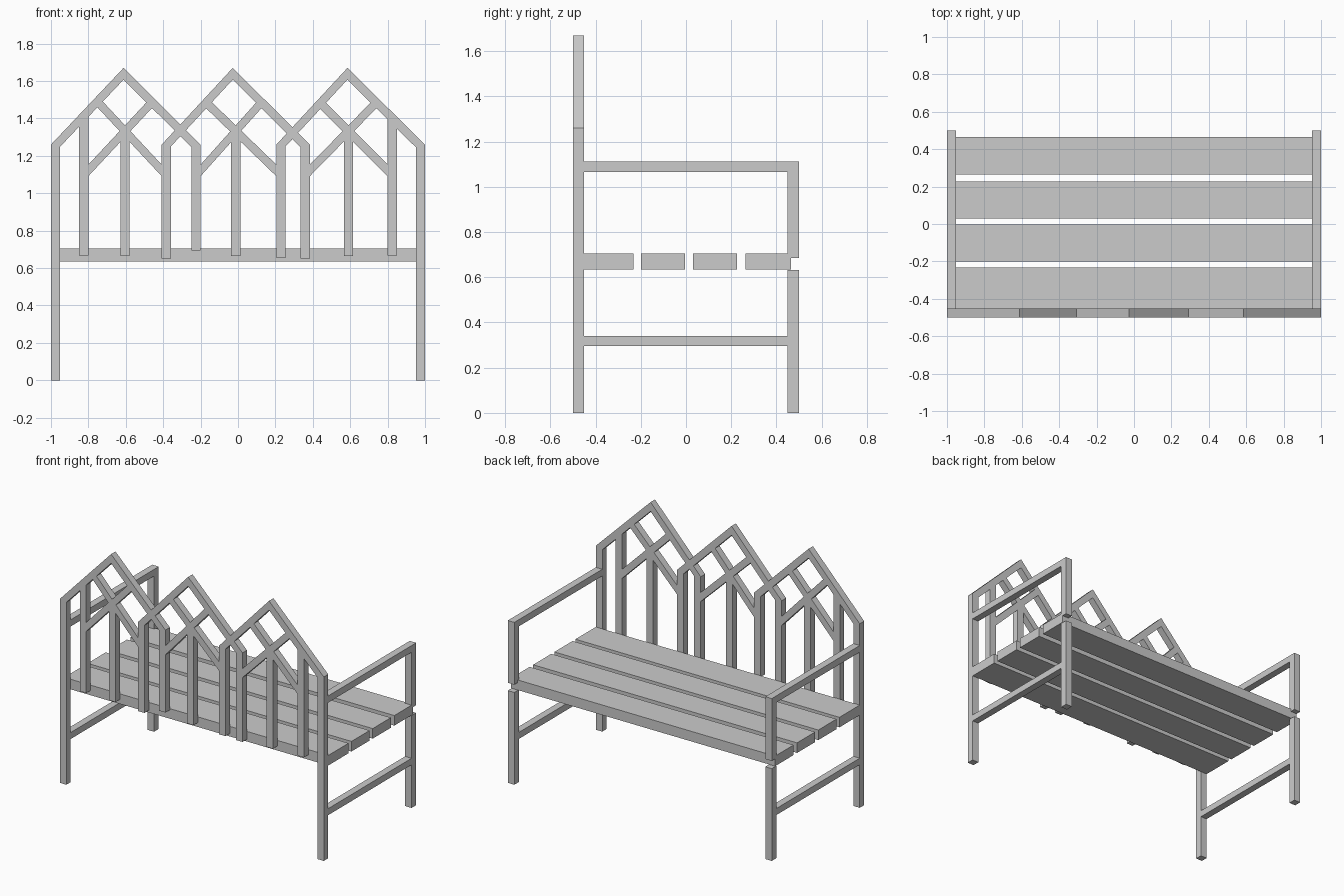
import bpy, bmesh

if "Cube" in bpy.data.objects:
    bpy.data.objects.remove(bpy.data.objects["Cube"])

BACK_Y0, BACK_Y1 = -0.5, -0.452   # depth range of the backrest frame
EAVE, PEAK, RAFTER = 1.26, 1.67, 0.063
W = 0.049                         # thickness of posts and arms


def prism(name, pts, y0=BACK_Y0, y1=BACK_Y1):
    """Extrude an x/z outline along y."""
    bm = bmesh.new()
    face = bm.faces.new([bm.verts.new((x, y0, z)) for x, z in pts])
    new = bmesh.ops.extrude_face_region(bm, geom=[face])["geom"]
    bmesh.ops.translate(bm, vec=(0, y1 - y0, 0),
                        verts=[v for v in new if isinstance(v, bmesh.types.BMVert)])
    bmesh.ops.recalc_face_normals(bm, faces=bm.faces)
    mesh = bpy.data.meshes.new(name)
    bm.to_mesh(mesh)
    bm.free()
    ob = bpy.data.objects.new(name, mesh)
    bpy.context.collection.objects.link(ob)
    return ob


def box(name, x0, x1, y0, y1, z0, z1):
    return prism(name, [(x0, z0), (x1, z0), (x1, z1), (x0, z1)], y0, y1)


def arch(xl, xr, peak_x, zl, zr, brace_l, brace_r, cross_x):
    """Gabled arch with two posts, crossing braces and a centre mullion."""
    sl = (PEAK - EAVE) / (peak_x - xl)
    sr = (PEAK - EAVE) / (xr - peak_x)
    prism("back_arch", [
        (xl, zl), (xl, EAVE), (peak_x, PEAK), (xr, EAVE), (xr, zr),
        (xr - W, zr), (xr - W, EAVE + W * sr - RAFTER), (peak_x, PEAK - RAFTER),
        (xl + W, EAVE + W * sl - RAFTER), (xl + W, zl)])
    # braces rise from a side post through the crossing to the opposite rafter
    for x0, rafter_slope in ((brace_l, -sr), (brace_r, sl)):
        z0, zc, h = 1.122, 1.332, 0.031
        s = (zc - z0) / (cross_x - x0)
        mid = PEAK - RAFTER / 2
        x1 = (mid - rafter_slope * peak_x - z0 + s * x0) / (s - rafter_slope)
        z1 = z0 + s * (x1 - x0)
        prism("arch_brace", [(x0, z0 - h), (x1, z1 - h), (x1, z1 + h), (x0, z0 + h)])
    box("centre_mullion", cross_x - W / 2, cross_x + W / 2, BACK_Y0, BACK_Y1, 0.665, 1.325)


# backrest: three overlapping arches, outermost posts run to the ground
arch(-1.0, -0.20, -0.612, 0.0, 0.695, -0.80, -0.408, -0.604)
arch(-0.408, 0.384, -0.028, 0.65, 0.65, -0.20, 0.205, -0.012)
arch(0.205, 1.0, 0.585, 0.655, 0.0, 0.384, 0.80, 0.59)

# outer mullions
box("outer_mullion", -0.849, -0.80, BACK_Y0, BACK_Y1, 0.668, 1.408)
box("outer_mullion", 0.80, 0.849, BACK_Y0, BACK_Y1, 0.668, 1.395)

# seat slats
for y0, y1 in ((-0.452, -0.232), (-0.20, -0.004), (0.03, 0.226), (0.264, 0.464)):
    box("seat_slat", -1.0, 1.0, y0, y1, 0.635, 0.704)

# legs, arm posts, armrests and side rails on both ends
for x0 in (-1.0, 1.0 - W):
    x1 = x0 + W
    box("open_side_leg", x0, x1, 0.45, 0.5, 0.0, 0.632)
    box("arm_post", x0, x1, 0.45, 0.5, 0.685, 1.066)
    box("armrest", x0, x1, BACK_Y1, 0.5, 1.066, 1.112)
    box("side_rail", x0, x1, BACK_Y1, 0.45, 0.295, 0.34)
